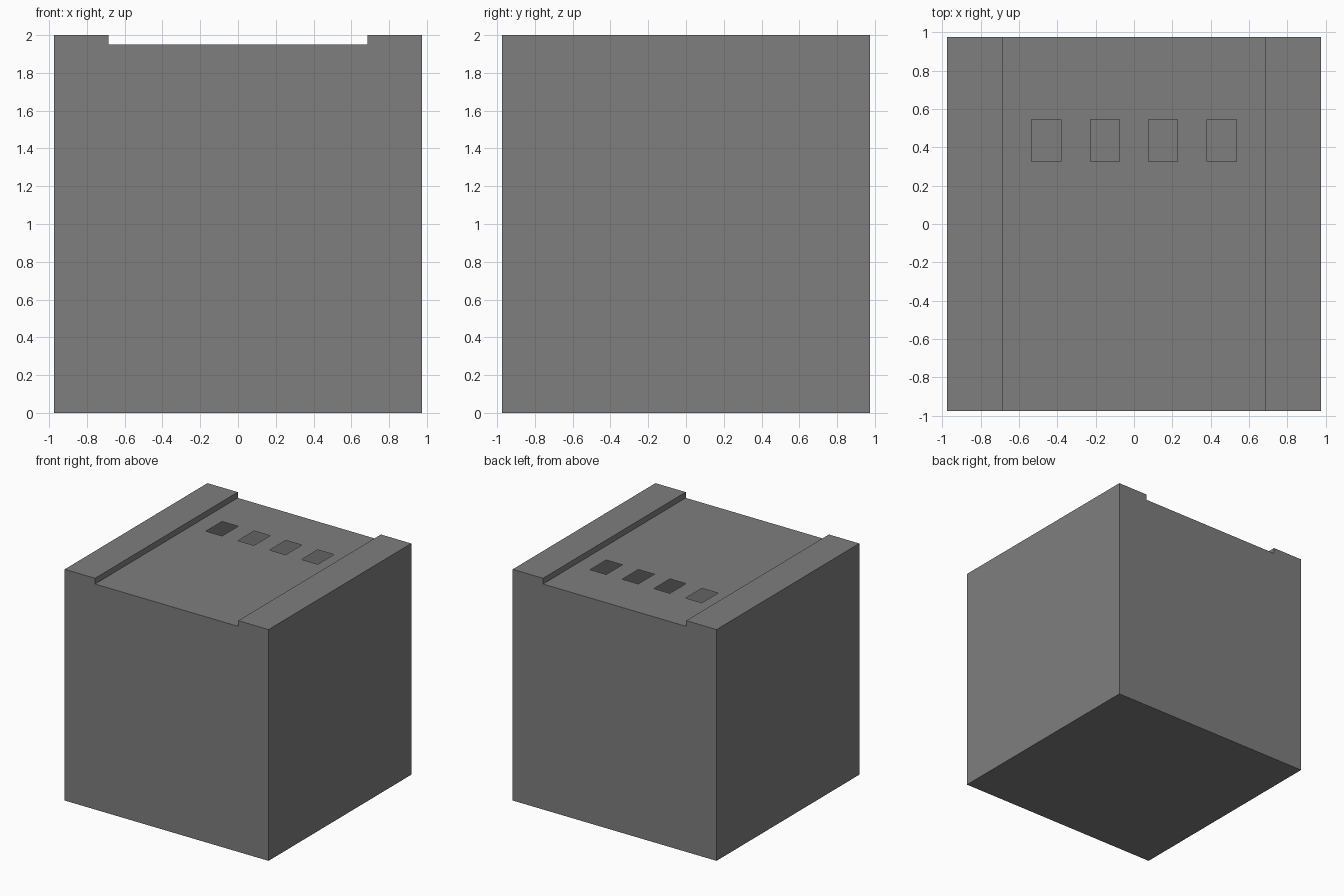
import bpy
import bmesh

if "Cube" in bpy.data.objects:
    bpy.data.objects.remove(bpy.data.objects["Cube"])

HALF = 0.975      # half footprint
INNER = 0.685     # half width of the recessed channel
TOP, DECK = 2.0, 1.95

dark = bpy.data.materials.new("dark_grey")
dark.diffuse_color = (0.21, 0.21, 0.21, 1)
dark.use_nodes = True
dark.node_tree.nodes["Principled BSDF"].inputs["Base Color"].default_value = dark.diffuse_color


def finish(bm, name):
    mesh = bpy.data.meshes.new(name)
    bm.to_mesh(mesh)
    bm.free()
    mesh.materials.append(dark)
    obj = bpy.data.objects.new(name, mesh)
    bpy.context.collection.objects.link(obj)
    return obj


def quad(bm, *pts):
    return bm.faces.new([bm.verts.new(p) for p in pts])


# Solid side blocks, whose raised tops form the rails
for side, name in ((-1, "left_side_block"), (1, "right_side_block")):
    bm = bmesh.new()
    bmesh.ops.create_cube(bm, size=1)
    bmesh.ops.scale(bm, vec=(HALF - INNER, 2 * HALF, TOP), verts=bm.verts)
    bmesh.ops.translate(bm, vec=(side * (HALF + INNER) / 2, 0, TOP / 2), verts=bm.verts)
    finish(bm, name)

# Front, back and bottom sheets of the hollow middle
bm = bmesh.new()
a, b = INNER, HALF
quad(bm, (-a, -b, 0), (a, -b, 0), (a, -b, DECK), (-a, -b, DECK))
quad(bm, (a, b, 0), (-a, b, 0), (-a, b, DECK), (a, b, DECK))
quad(bm, (-a, b, 0), (a, b, 0), (a, -b, 0), (-a, -b, 0))

# Thin deck with a row of four openings into the hollow
half_xs = [0.075, 0.228, 0.38, 0.535, INNER]
xs = [-x for x in reversed(half_xs)] + half_xs
ys = [-HALF, 0.326, 0.546, HALF]
for i in range(len(xs) - 1):
    for j in range(len(ys) - 1):
        if j == 1 and i % 2 == 1:
            continue
        x0, x1, y0, y1 = xs[i], xs[i + 1], ys[j], ys[j + 1]
        quad(bm, (x0, y0, DECK), (x1, y0, DECK), (x1, y1, DECK), (x0, y1, DECK))
bmesh.ops.remove_doubles(bm, verts=bm.verts, dist=1e-5)
finish(bm, "hollow_middle_shell")
